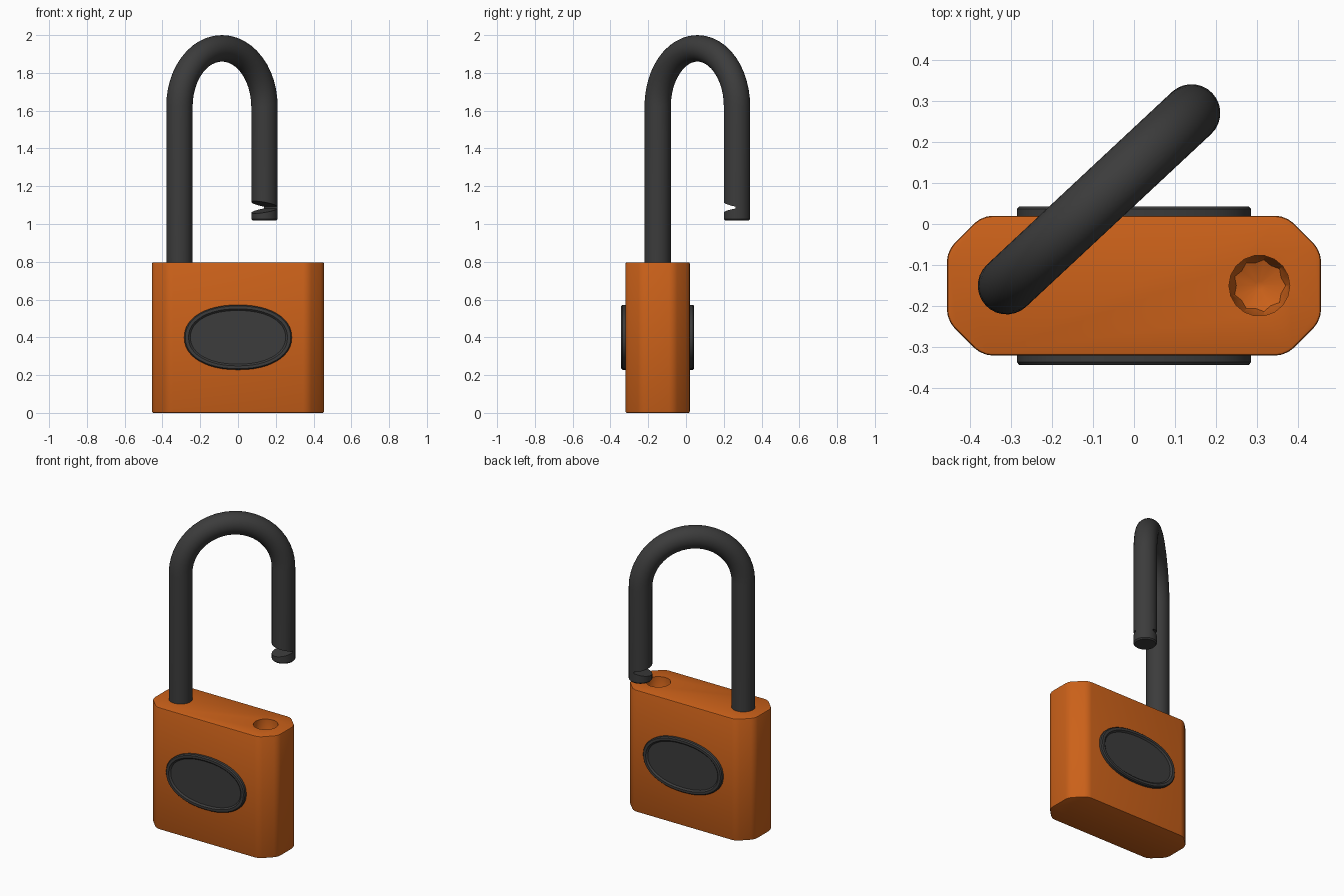
import bpy, bmesh
from math import sin, cos, pi, atan2, hypot, radians
from mathutils import Vector

if "Cube" in bpy.data.objects:
    bpy.data.objects.remove(bpy.data.objects["Cube"])

YC = -0.15                      # depth centre of the lock body
LEG = Vector((-0.31, YC))       # fixed shackle leg
FREE = Vector((0.14, 0.27))     # free shackle leg
R = 0.07                        # shackle radius


def material(name, color):
    m = bpy.data.materials.new(name)
    m.diffuse_color = (*color, 1)
    m.use_nodes = True
    m.node_tree.nodes["Principled BSDF"].inputs["Base Color"].default_value = m.diffuse_color
    return m


orange = material("orange", (0.6, 0.12, 0.01))
dark = material("dark_grey", (0.045, 0.045, 0.045))


def loft(name, rings, mat):
    """Skin a list of equal-length point rings and cap both ends."""
    bm = bmesh.new()
    rows = [[bm.verts.new(p) for p in ring] for ring in rings]
    n = len(rows[0])
    for a, b in zip(rows, rows[1:]):
        for i in range(n):
            j = (i + 1) % n
            bm.faces.new((a[i], a[j], b[j], b[i]))
    bm.faces.new(rows[0])
    bm.faces.new(rows[-1])
    bmesh.ops.recalc_face_normals(bm, faces=bm.faces)
    mesh = bpy.data.meshes.new(name)
    bm.to_mesh(mesh)
    bm.free()
    ob = bpy.data.objects.new(name, mesh)
    bpy.context.collection.objects.link(ob)
    mesh.materials.append(mat)
    return ob


def activate(ob):
    bpy.ops.object.select_all(action='DESELECT')
    ob.select_set(True)
    bpy.context.view_layer.objects.active = ob


def cut(ob, cutter):
    mod = ob.modifiers.new("cut", 'BOOLEAN')
    mod.operation = 'DIFFERENCE'
    mod.solver = 'EXACT'
    mod.object = cutter
    activate(ob)
    bpy.ops.object.modifier_apply(modifier=mod.name)
    bpy.data.objects.remove(cutter)


def smooth(ob, angle=30):
    activate(ob)
    bpy.ops.object.shade_smooth_by_angle(angle=radians(angle))


# Lock body: chamfered block with softened corners
w, d, c, top = 0.455, 0.17, 0.085, 0.797
octagon = [(w, -d + c), (w, d - c), (w - c, d), (-w + c, d),
           (-w, d - c), (-w, -d + c), (-w + c, -d), (w - c, -d)]
body = loft("lock_body", [[(x, y + YC, z) for x, y in octagon] for z in (0, top)], orange)
bm = bmesh.new()
bm.from_mesh(body.data)
upright = [e for e in bm.edges if abs(e.verts[0].co.z - e.verts[1].co.z) > 0.1]
bmesh.ops.bevel(bm, geom=upright, offset=0.025, segments=3, profile=0.5, affect='EDGES')
rims = [e for e in bm.edges if abs(e.verts[0].co.z - e.verts[1].co.z) < 0.001]
bmesh.ops.bevel(bm, geom=rims, offset=0.007, segments=2, profile=0.5, affect='EDGES')
bm.to_mesh(body.data)
bm.free()

# Empty shackle hole with a fluted floor
hole = []
for z, r, flute in ((0.05, 0.074, 0), (-0.06, 0.074, 0), (-0.10, 0.064, 0.008), (-0.12, 0.01, 0)):
    hole.append([((r - flute * (i % 2)) * cos(i * pi / 9) + 0.305,
                  (r - flute * (i % 2)) * sin(i * pi / 9) + YC, top + z) for i in range(18)])
cut(body, loft("hole_cutter", hole, orange))
smooth(body)

# Oval badges with raised rim, front and back
STEPS = 48
profile = [(0.285, 0.172, 0.15), (0.285, 0.172, 0.186), (0.279, 0.166, 0.193),
           (0.262, 0.151, 0.193), (0.252, 0.142, 0.184)]


def oval(a, b, y):
    pts = []
    for i in range(STEPS):
        t = 2 * pi * i / STEPS
        s, k = sin(t), cos(t)
        pts.append((a * abs(k) ** 0.92 * (1 if k > 0 else -1), y,
                    0.40 + b * abs(s) ** 0.92 * (1 if s > 0 else -1)))
    return pts


for side, name in ((-1, "front_badge"), (1, "back_badge")):
    smooth(loft(name, [oval(a, b, YC + side * y) for a, b, y in profile], dark))

# Shackle: round bar swept up, over and down, swung open
span = (FREE - LEG).length
half, spring = span / 2, 1.93 - span / 2
path = [(0, 0.70, 0, R), (0, spring, 0, R)]
for i in range(1, 24):
    t = pi * i / 24
    path.append((half - half * cos(t), spring + half * sin(t), t, R))
path += [(span, spring, pi, R), (span, 1.026, pi, R), (span, 1.018, pi, R - 0.007)]
rings = []
for x, z, t, r in path:
    rings.append([(x - r * cos(a) * cos(t), r * sin(a), z + r * cos(a) * sin(t))
                  for a in (2 * pi * k / 28 for k in range(28))])
shackle = loft("shackle", rings, dark)

# Locking notch on the inner side of the free leg
wedge = [(span - 0.085, 1.125), (span + 0.046, 1.092), (span + 0.046, 1.082), (span - 0.085, 1.052)]
cut(shackle, loft("notch_cutter", [[(x, y, z) for x, z in wedge] for y in (-0.1, 0.1)], dark))
smooth(shackle)
swing = FREE - LEG
shackle.rotation_euler.z = atan2(swing.y, swing.x)
shackle.location = (LEG.x, LEG.y, 0)
